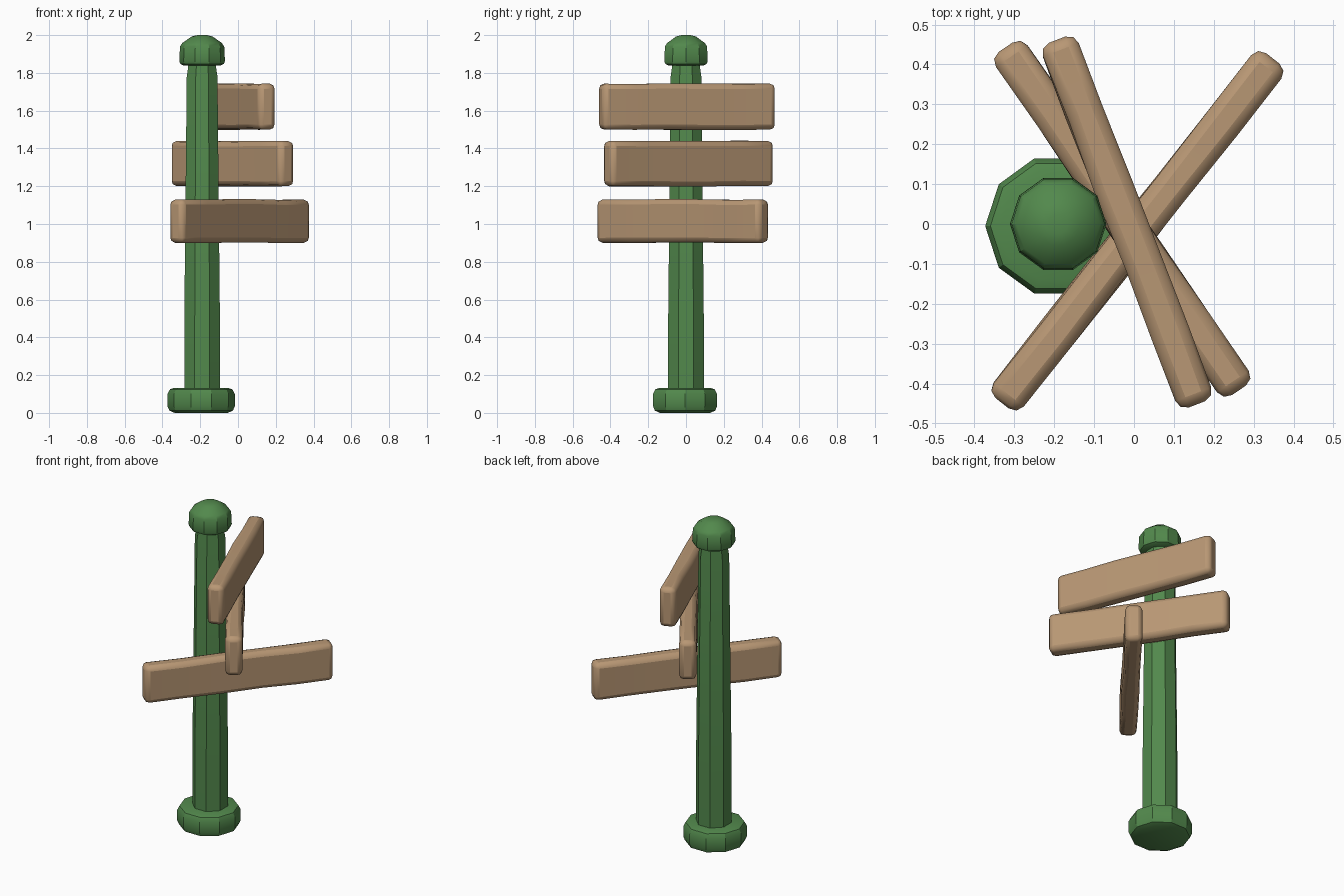
import bpy, bmesh, math, random
from mathutils import Vector

random.seed(4)
cube = bpy.data.objects.get("Cube")
if cube:
    bpy.data.objects.remove(cube, do_unlink=True)


def make_material(name, rgb):
    mat = bpy.data.materials.new(name)
    mat.use_nodes = True
    mat.diffuse_color = (*rgb, 1)
    mat.node_tree.nodes["Principled BSDF"].inputs["Base Color"].default_value = (*rgb, 1)
    return mat


GREEN = make_material("green paint", (0.085, 0.25, 0.073))
WOOD = make_material("tan wood", (0.48, 0.31, 0.175))


def finish(bm, name, mat, location, angle=0.0, bevel=0.0, smooth=35):
    """Turn a bmesh into a named, bevelled and shaded object."""
    bmesh.ops.recalc_face_normals(bm, faces=bm.faces[:])
    mesh = bpy.data.meshes.new(name)
    bm.to_mesh(mesh)
    bm.free()
    obj = bpy.data.objects.new(name, mesh)
    bpy.context.collection.objects.link(obj)
    obj.location = location
    obj.rotation_euler.z = angle
    mesh.materials.append(mat)
    if bevel:
        mod = obj.modifiers.new("worn edges", 'BEVEL')
        mod.width = bevel
        mod.segments = 2
        mod.limit_method = 'ANGLE'
        mod.angle_limit = math.radians(40)
    bpy.ops.object.select_all(action='DESELECT')
    obj.select_set(True)
    bpy.context.view_layer.objects.active = obj
    bpy.ops.object.shade_smooth_by_angle(angle=math.radians(smooth))
    return obj


def turned(name, profile, sides, location, phase=0.0):
    """Faceted solid of revolution from (radius, height) pairs."""
    bm = bmesh.new()
    rings = []
    for r, z in profile:
        angles = [phase + math.tau * i / sides for i in range(sides)]
        rings.append([bm.verts.new((r * math.cos(a), r * math.sin(a), z)) for a in angles])
    for low, high in zip(rings, rings[1:]):
        for i in range(sides):
            j = (i + 1) % sides
            bm.faces.new((low[i], low[j], high[j], high[i]))
    bm.faces.new(rings[0])
    bm.faces.new(rings[-1])
    return finish(bm, name, GREEN, location, smooth=30)


def plank(name, start, end, z_low, z_high, thickness=0.096):
    """Worn board running between two plan points."""
    a, b = Vector(start), Vector(end)
    run = b - a
    bm = bmesh.new()
    bmesh.ops.create_cube(bm, size=1)
    for v in bm.verts:
        v.co = (v.co.x * run.length, v.co.y * thickness, v.co.z * (z_high - z_low))
    # Cross cuts, slightly displaced, give the hand-hewn surface
    for t in (-0.3, -0.1, 0.12, 0.31):
        bmesh.ops.bisect_plane(bm, geom=bm.verts[:] + bm.edges[:] + bm.faces[:],
                               plane_co=(t * run.length, 0, 0), plane_no=(1, 0, 0))
    for v in bm.verts:
        if abs(v.co.x) < run.length * 0.45:
            v.co.y += random.uniform(-0.004, 0.004)
            v.co.z += random.uniform(-0.003, 0.003)
    mid = (a + b) / 2
    return finish(bm, name, WOOD, (mid.x, mid.y, (z_low + z_high) / 2),
                  math.atan2(run.y, run.x), bevel=0.027)


# Post, foot and cap
turned("post", [(0.102, 0.03), (0.102, 0.5), (0.088, 1.78), (0.08, 1.83), (0.08, 1.88)],
       8, (-0.19, 0, 0), math.pi / 8)
turned("post_foot", [(0.14, 0), (0.168, 0.012), (0.178, 0.035), (0.178, 0.1),
                     (0.165, 0.125), (0.14, 0.133)], 10, (-0.195, -0.005, 0))
turned("post_cap", [(0.095, 1.838), (0.115, 1.848), (0.121, 1.862), (0.117, 1.94),
                    (0.105, 1.958), (0.055, 1.993), (0.025, 2.0)], 10, (-0.19, 0, 0))

# Three sign boards, each pointing its own way
plank("top_board", (-0.193, 0.462), (0.158, -0.452), 1.5, 1.743)
plank("middle_board", (-0.322, 0.443), (0.263, -0.417), 1.2, 1.44)
plank("bottom_board", (-0.331, -0.449), (0.348, 0.415), 0.9, 1.13)
